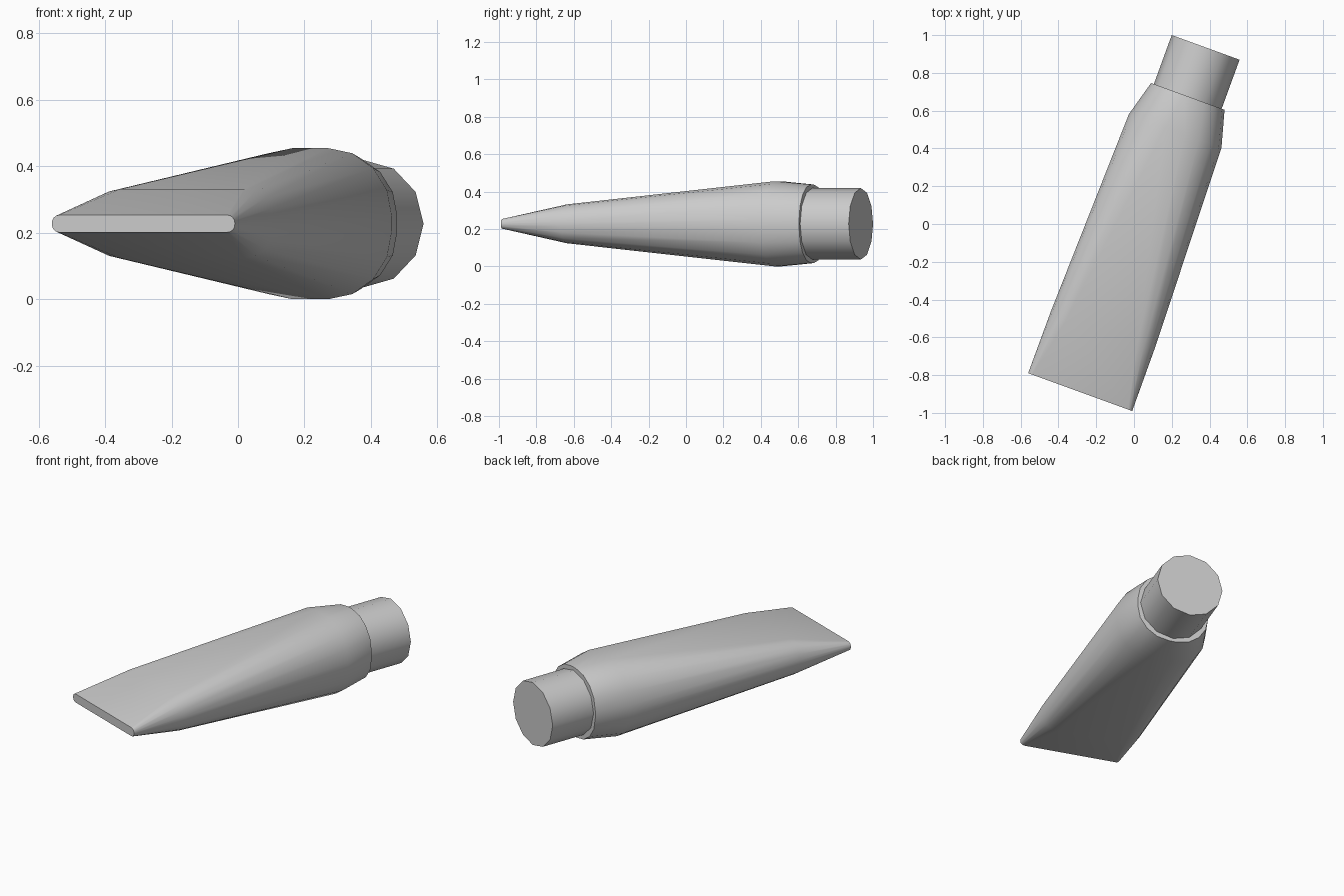
import bpy
import bmesh
from math import cos, sin, pi, radians
from mathutils import Matrix

if "Cube" in bpy.data.objects:
    bpy.data.objects.remove(bpy.data.objects["Cube"], do_unlink=True)

MID_Z = 0.2275
grey = bpy.data.materials.new("light grey")
grey.use_nodes = True
grey.diffuse_color = (0.6, 0.6, 0.6, 1)
grey.node_tree.nodes["Principled BSDF"].inputs["Base Color"].default_value = (0.6, 0.6, 0.6, 1)

# Local y runs along the tube from the crimped end; this puts it in place
PLACE = Matrix.Translation((-0.285, -0.89, MID_Z)) @ Matrix.Rotation(radians(-20), 4, "Z")


def rounded_section(half_w, half_h, steps=4):
    """Rounded rectangle, its corners nearly filling the shorter side."""
    r = 0.9 * min(half_w, half_h)
    points = []
    for q, (sx, sz) in enumerate([(1, 1), (-1, 1), (-1, -1), (1, -1)]):
        for i in range(steps + 1):
            a = (q + i / steps) * pi / 2
            points.append((sx * (half_w - r) + r * cos(a), sz * (half_h - r) + r * sin(a)))
    return points


def round_section(r, sides=12):
    return [(r * cos(2 * pi * i / sides), r * sin(2 * pi * i / sides)) for i in range(sides)]


def loft(name, sections):
    """Skin a list of (distance, outline) sections and close both ends."""
    bm = bmesh.new()
    rings = [[bm.verts.new((x, y, z)) for x, z in outline] for y, outline in sections]
    n = len(rings[0])
    for a, b in zip(rings, rings[1:]):
        for i in range(n):
            j = (i + 1) % n
            bm.faces.new((a[i], a[j], b[j], b[i]))
    bm.faces.new(rings[0])
    bm.faces.new(rings[-1])
    bmesh.ops.recalc_face_normals(bm, faces=bm.faces)
    bm.transform(PLACE)
    mesh = bpy.data.meshes.new(name)
    bm.to_mesh(mesh)
    bm.free()
    mesh.materials.append(grey)
    obj = bpy.data.objects.new(name, mesh)
    bpy.context.collection.objects.link(obj)
    bpy.ops.object.select_all(action="DESELECT")
    obj.select_set(True)
    bpy.context.view_layer.objects.active = obj
    bpy.ops.object.shade_smooth_by_angle(angle=radians(40))


# Tube body: flat crimp, flare, shoulder and neck edge
loft("tube_body", [
    (0, rounded_section(0.293, 0.026)),
    (0.342, rounded_section(0.292, 0.104)),
    (1.47, rounded_section(0.261, 0.2275)),
    (1.666, rounded_section(0.207, 0.21)),
])

# Round cap
loft("cap", [(1.64, round_section(0.191)), (1.942, round_section(0.191))])
